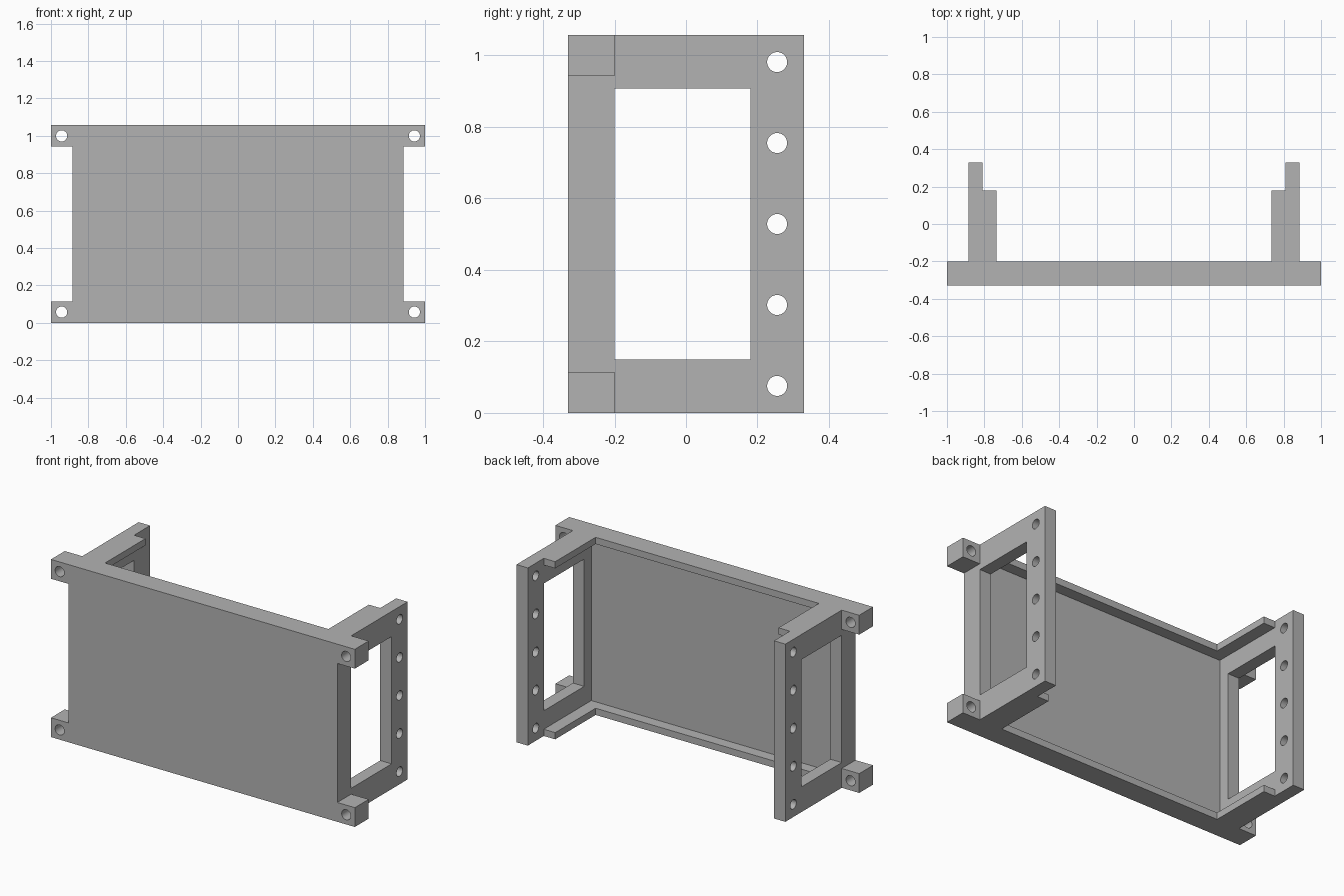
import bpy
import bmesh
from math import pi
from mathutils import Matrix, Vector

cube = bpy.data.objects.get("Cube")
if cube:
    bpy.data.objects.remove(cube, do_unlink=True)

# Main dimensions
HEIGHT = 1.057
FRONT, PLATE_BACK, FLANGE_BACK, BACK = -0.33, -0.2, 0.18, 0.33
FLANGE, WALL_IN, WALL_OUT, EAR = 0.735, 0.81, 0.885, 1.0
EAR_H = 0.115
LIP = 0.04
PANEL_BACK = -0.267
WINDOW_Z = (0.15, 0.907)

grey = bpy.data.materials.new("plain_grey")
grey.use_nodes = True
colour = (0.45, 0.45, 0.45, 1)
grey.diffuse_color = colour
grey.node_tree.nodes["Principled BSDF"].inputs["Base Color"].default_value = colour


def make_object(name, bm):
    bmesh.ops.recalc_face_normals(bm, faces=bm.faces)
    mesh = bpy.data.meshes.new(name)
    bm.to_mesh(mesh)
    bm.free()
    mesh.materials.append(grey)
    obj = bpy.data.objects.new(name, mesh)
    bpy.context.collection.objects.link(obj)
    return obj


def box(name, xs, ys, zs):
    bm = bmesh.new()
    lo, hi = (Vector(p) for p in zip(sorted(xs), sorted(ys), sorted(zs)))
    place = Matrix.Translation((lo + hi) / 2) @ Matrix.Diagonal((*(hi - lo), 1))
    bmesh.ops.create_cube(bm, size=1, matrix=place)
    return make_object(name, bm)


def drill(name, centre, radius, axis):
    bm = bmesh.new()
    turn = Matrix.Rotation(pi / 2, 4, "Y" if axis == "X" else "X")
    bmesh.ops.create_cone(bm, cap_ends=True, segments=40, radius1=radius,
                          radius2=radius, depth=0.4,
                          matrix=Matrix.Translation(centre) @ turn)
    return make_object(name, bm)


def cut(target, cutter):
    mod = target.modifiers.new("cut", "BOOLEAN")
    mod.operation = "DIFFERENCE"
    mod.solver = "EXACT"
    mod.object = cutter
    bpy.context.view_layer.objects.active = target
    bpy.ops.object.modifier_apply(modifier=mod.name)
    bpy.data.objects.remove(cutter, do_unlink=True)


# Bracket body: mirrored plan outline, extruded upward
half = [(EAR, FRONT), (EAR, PLATE_BACK), (WALL_OUT, PLATE_BACK), (WALL_OUT, BACK),
        (WALL_IN, BACK), (WALL_IN, FLANGE_BACK), (FLANGE, FLANGE_BACK),
        (FLANGE, PLATE_BACK)]
outline = half + [(-x, y) for x, y in reversed(half)]
bm = bmesh.new()
base = bm.faces.new([bm.verts.new((x, y, 0)) for x, y in outline])
top = bmesh.ops.extrude_face_region(bm, geom=[base])["geom"]
bmesh.ops.translate(bm, vec=(0, 0, HEIGHT),
                    verts=[v for v in top if isinstance(v, bmesh.types.BMVert)])
body = make_object("bracket_frame", bm)

# Hollow behind the front panel, leaving thin lips at top and bottom
cut(body, box("hollow", (-WALL_IN, WALL_IN), (PANEL_BACK, 0.25), (LIP, HEIGHT - LIP)))

for side in (-1, 1):
    # Notch between the mounting ears
    cut(body, box("notch", (side * WALL_OUT, side * 1.1), (-0.4, -0.15),
                  (EAR_H, HEIGHT - EAR_H)))
    # Side window
    cut(body, box("window", (side * 0.77, side * 0.95), (PLATE_BACK, FLANGE_BACK),
                  WINDOW_Z))
    # Ear holes
    for z in (EAR_H / 2, HEIGHT - EAR_H / 2):
        cut(body, drill("ear_hole", (side * 0.943, -0.265, z), 0.03, "Y"))
    # Row of holes along the rear rail
    for i in range(5):
        z = HEIGHT / 2 + (i - 2) * 0.2265
        cut(body, drill("rail_hole", (side * 0.85, 0.255, z), 0.028, "X"))

# Smooth hole walls, crisp edges elsewhere
bpy.ops.object.select_all(action="DESELECT")
body.select_set(True)
bpy.context.view_layer.objects.active = body
bpy.ops.object.shade_smooth_by_angle(angle=pi / 6)
